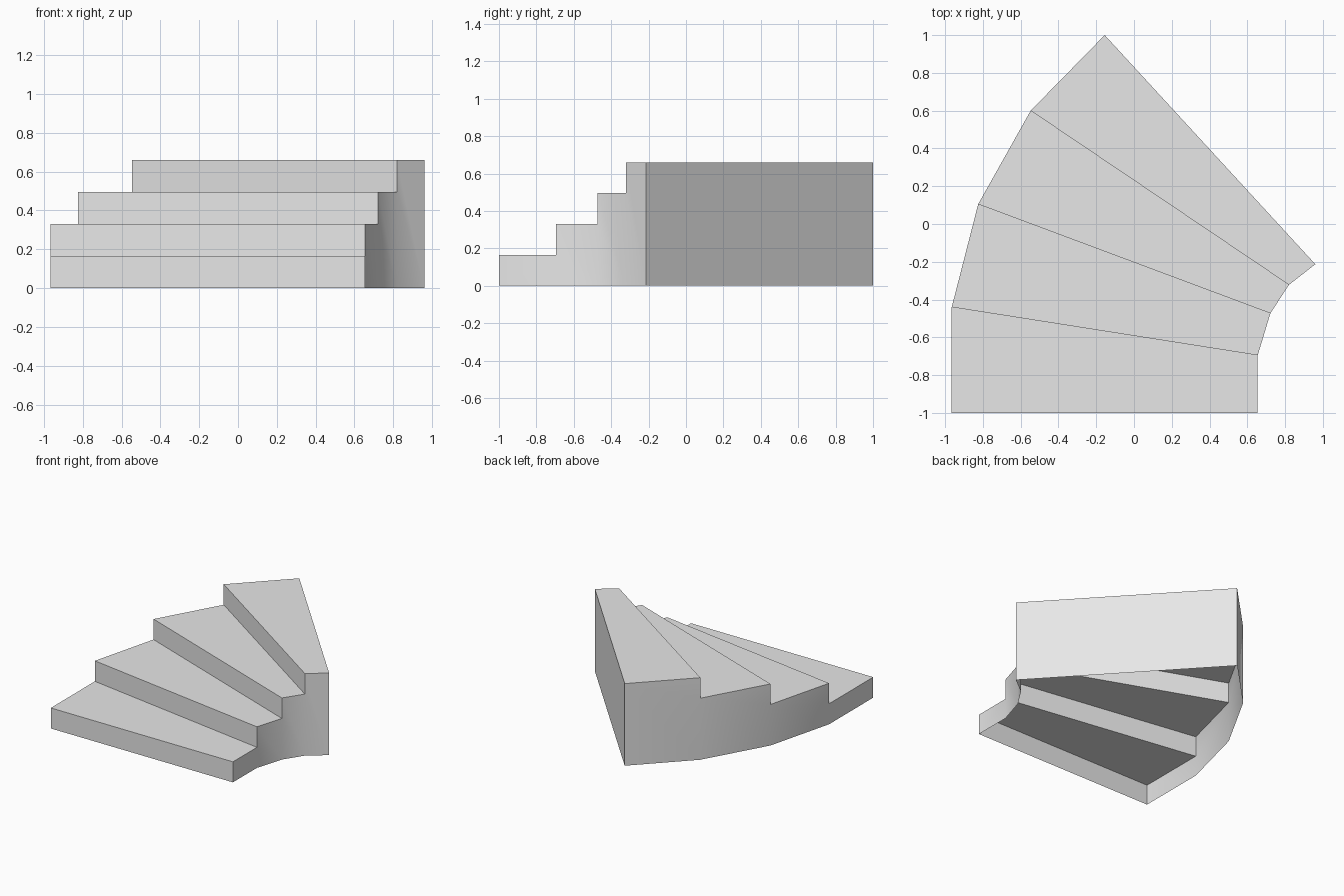
import bpy, bmesh, math

cube = bpy.data.objects.get("Cube")
if cube:
    bpy.data.objects.remove(cube, do_unlink=True)

# Plan of the winding flight: where each riser line meets the two sides
OUTER = [(-0.965, -1.0), (-0.965, -0.44), (-0.825, 0.105), (-0.547, 0.6), (-0.155, 1.0)]
INNER = [(0.655, -1.0), (0.655, -0.695), (0.722, -0.473), (0.82, -0.322), (0.96, -0.213)]
STEPS = len(OUTER) - 1
RISE = 0.165

grey = bpy.data.materials.new("light_grey")
grey.use_nodes = True
grey.diffuse_color = (0.8, 0.8, 0.8, 1)
grey.node_tree.nodes["Principled BSDF"].inputs["Base Color"].default_value = (0.8, 0.8, 0.8, 1)


def at(point, level):
    """Plan point lifted to a step level."""
    return (point[0], point[1], level * RISE)


def make_part(name, polygons, smooth=False):
    bm = bmesh.new()
    for polygon in polygons:
        bm.faces.new([bm.verts.new(p) for p in polygon])
    bmesh.ops.remove_doubles(bm, verts=bm.verts, dist=0.0001)
    mesh = bpy.data.meshes.new(name)
    bm.to_mesh(mesh)
    bm.free()
    mesh.materials.append(grey)
    obj = bpy.data.objects.new(name, mesh)
    bpy.context.collection.objects.link(obj)
    if smooth:
        bpy.ops.object.select_all(action='DESELECT')
        obj.select_set(True)
        bpy.context.view_layer.objects.active = obj
        bpy.ops.object.shade_smooth_by_angle(angle=math.radians(30))
    return obj


def side_wall(points, flip):
    """Stepped wall down to the floor, one panel under each tread."""
    panels = []
    for i in range(STEPS):
        a, b = points[i], points[i + 1]
        panel = [at(a, 0), at(b, 0), at(b, i + 1), at(a, i + 1)]
        if i:
            panel.append(at(a, i))
        panels.append(panel[::-1] if flip else panel)
    return panels


# Treads and risers, open underneath
make_part("treads", [
    [at(OUTER[i], i + 1), at(INNER[i], i + 1), at(INNER[i + 1], i + 1), at(OUTER[i + 1], i + 1)]
    for i in range(STEPS)])
make_part("risers", [
    [at(OUTER[i], i), at(INNER[i], i), at(INNER[i], i + 1), at(OUTER[i], i + 1)]
    for i in range(STEPS)])

# Curved side walls
make_part("outer_wall", side_wall(OUTER, True), smooth=True)
make_part("inner_wall", side_wall(INNER, False), smooth=True)

# Full-height wall behind the top step
make_part("back_wall", [
    [at(INNER[-1], 0), at(OUTER[-1], 0), at(OUTER[-1], STEPS), at(INNER[-1], STEPS)]])
